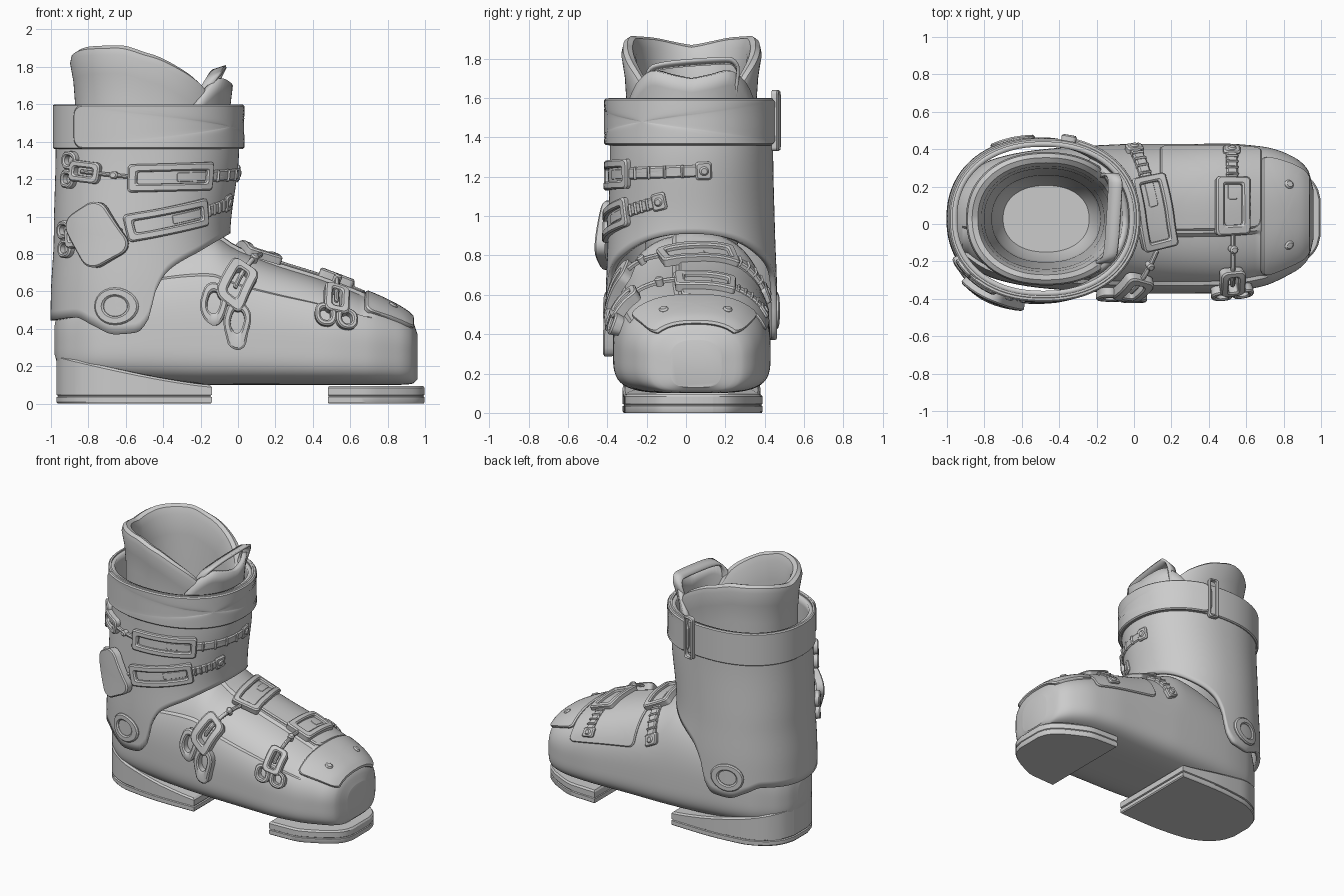
import bpy, bmesh
from math import sin, cos, pi, radians, copysign
from mathutils import Vector

if "Cube" in bpy.data.objects:
    bpy.data.objects.remove(bpy.data.objects["Cube"])

CY = 0.028


def pchip(tab):
    """Smooth, overshoot-free interpolation of rows (key, values...)."""
    xs = [r[0] for r in tab]

    def one(c, i, t):
        d = [(tab[k + 1][c] - tab[k][c]) / (xs[k + 1] - xs[k]) for k in range(len(xs) - 1)]

        def m(k):
            if k in (0, len(xs) - 1):
                return d[min(k, len(d) - 1)]
            a, b = d[k - 1], d[k]
            return 2 * a * b / (a + b) if a * b > 0 else 0
        h = xs[i + 1] - xs[i]
        return ((2*t**3 - 3*t*t + 1) * tab[i][c] + (t**3 - 2*t*t + t) * h * m(i)
                + (3*t*t - 2*t**3) * tab[i + 1][c] + (t**3 - t*t) * h * m(i + 1))

    def f(x):
        x = min(max(x, xs[0]), xs[-1])
        i = max(k for k in range(len(xs) - 1) if xs[k] <= x)
        t = (x - xs[i]) / (xs[i + 1] - xs[i])
        v = [one(c, i, t) for c in range(1, len(tab[0]))]
        return v if len(v) > 1 else v[0]
    return f


def spow(v, n):
    return copysign(abs(v) ** (2 / n), v)


def skin(name, rings, closed=True, loop=False, cap0=False, cap1=False, thick=0):
    """Quad skin over a list of equally long point rings."""
    bm = bmesh.new()
    R = [[bm.verts.new(p) for p in r] for r in rings]
    n = len(R[0])
    for i in range(len(R) if loop else len(R) - 1):
        a, b = R[i], R[(i + 1) % len(R)]
        for j in range(n if closed else n - 1):
            k = (j + 1) % n
            bm.faces.new((a[j], a[k], b[k], b[j]))
    if cap0:
        bm.faces.new(R[0])
    if cap1:
        bm.faces.new(R[-1])
    bmesh.ops.recalc_face_normals(bm, faces=bm.faces)
    me = bpy.data.meshes.new(name)
    bm.to_mesh(me)
    bm.free()
    ob = bpy.data.objects.new(name, me)
    bpy.context.collection.objects.link(ob)
    if thick:
        md = ob.modifiers.new("thickness", 'SOLIDIFY')
        md.thickness, md.offset = thick, 0
    return ob


# Base surfaces: foot(angle, x) and cuff(angle, z)
foot_rows = pchip([  # x, bottom, widest z, top, half width, centre y
    (-.98, .26, .33, .42, .05, .028), (-.96, .2, .33, .5, .13, .028), (-.9, .16, .34, .6, .22, .028),
    (-.75, .13, .36, .75, .32, .028), (-.5, .11, .38, .85, .37, .028), (-.15, .1, .36, .92, .395, .028),
    (0, .1, .35, .84, .4, .028), (.2, .1, .34, .76, .4, .028), (.45, .1, .32, .68, .4, .03),
    (.68, .1, .3, .59, .375, .04), (.85, .1, .29, .51, .31, .05), (.93, .105, .28, .45, .24, .05),
    (.96, .13, .27, .37, .13, .05)])
cuff_rows = pchip([  # z, centre x, half length, half width
    (.3, -.5, .49, .42), (.6, -.505, .48, .42), (.9, -.513, .457, .41),
    (1.35, -.485, .475, .4), (1.7, -.485, .475, .4)])


def foot(a, x):
    z0, zm, z1, w, cy = foot_rows(x)
    s, c = sin(a), cos(a)
    n = 2.5 if s > 0 else 4
    return Vector((x, cy + w * spow(c, n), zm + (z1 - zm if s > 0 else zm - z0) * spow(s, n)))


def cuff(a, z):
    cx, l, w = cuff_rows(z)
    return Vector((cx + l * spow(cos(a), 2.2), CY + w * spow(sin(a), 2.2), z))


def lift(f, u, v, h):
    e = .02
    n = (f(u + e, v) - f(u - e, v)).cross(f(u, v + e) - f(u, v - e)).normalized()
    return f(u, v) + n * h


def at(f, deg, v, rot=0, R=.45):
    """Local (p, q, height) frame lying on a base surface."""
    c, s = cos(radians(rot)), sin(radians(rot))
    return lambda p, q, h: lift(f, radians(deg) + (p*c - q*s) / R, v + p*s + q*c, h)


def plate(name, g, p, q, L, W, r, h0, h1, hole=0):
    """Rounded rectangle hugging a surface, optionally with a hole (border width)."""
    a, b = L / 2, W / 2
    r = min(r, a, b)
    lp = []
    for k, (sx, sy) in enumerate(((1, 1), (-1, 1), (-1, -1), (1, -1))):
        for j in range(7):
            t = pi / 2 * (k + j / 6)
            lp.append((sx * (a - r) + r * cos(t), sy * (b - r) + r * sin(t)))
        side = (2*(a - r), 2*(b - r))[k % 2]
        m = int(side / .04)
        d = ((-1, 0), (0, -1), (1, 0), (0, 1))[k]
        x, y = lp[-1]
        lp += [(x + d[0]*side*i/(m + 1), y + d[1]*side*i/(m + 1)) for i in range(1, m + 1)]

    def ring(ins, h, s=1):
        return [g(p + x*s*(1 - ins/a), q + y*s*(1 - ins/b), h) for x, y in lp]
    e = min(.008, (h1 - h0) / 3)
    rings = [ring(0, h0), ring(0, h1 - e), ring(e, h1)]
    if hole:
        return skin(name, rings + [ring(hole - e, h1), ring(hole, h1 - e), ring(hole, h0)], loop=True)
    return skin(name, rings + [ring(e, h1, s) for s in (.85, .7, .55, .4, .25, .1, .01)], cap1=True)


# Lower shell with recessed overlap gap, opened inside the cuff
N = 144
rings = []
for i in range(70):
    x = -.01 - .97 * cos(pi * i / 69)
    rings.append([lift(foot, a, x, -.016) if 98 < k * 2.5 < 148 and -.9 < x < .69 else foot(a, x)
                  for k, a in enumerate(2 * pi * k / N for k in range(N))])
shell = skin("lower_shell", rings, cap0=True, cap1=True)
bm = bmesh.new()
bm.from_mesh(shell.data)
inside = []
for fc in bm.faces:
    c = fc.calc_center_median()
    if c.z > .42 and ((c.x + .5) / .36) ** 2 + ((c.y - CY) / .3) ** 2 < 1:
        inside.append(fc)
bmesh.ops.delete(bm, geom=inside, context='FACES')
bm.to_mesh(shell.data)
bm.free()
plate("shell_flap", at(foot, 57, .41, 0, .4), 0, 0, .54, .54, .04, -.01, .012)

# Toe cap with two screws
plate("toe_cap", at(foot, 90, .805, 0, .4), 0, 0, .74, .25, .04, -.01, .02)
for d in (66, 114):
    plate("toe_cap_screw", at(foot, d, .82, 0, .3), 0, 0, .045, .045, .03, 0, .03)


# Soles: outline from half-width table, slit between tread and block
def sole(name, tab, top, cy):
    f, x0, x1 = pchip(tab), tab[0][0], tab[-1][0]
    xs = [(x0 + x1) / 2 - (x1 - x0) / 2 * cos(pi * i / 30) for i in range(31)]
    lp = [(x, f(x)) for x in xs] + [(x, -f(x)) for x in reversed(xs)]
    m = (x0 + x1) / 2
    lay = ((0, .985), (.008, 1), (.034, 1), (.038, .98), (.042, .98), (.046, 1))
    rings = [[(m + (x - m)*s, cy + w*s, z) for x, w in lp] for z, s in lay]
    rings += [[(m + (x - m)*s, cy + w*s, top(x) + dz) for x, w in lp] for dz, s in ((-.012, 1), (0, .97))]
    skin(name, rings, cap0=True, cap1=True)


sole("heel_sole", [(-.97, .08), (-.94, .17), (-.85, .265), (-.7, .325), (-.4, .35), (-.14, .345)],
     lambda x: .1 + .16 * max(0, (-.14 - x) / .83) ** 1.3, CY)
sole("toe_sole", [(.48, .355), (.68, .345), (.82, .29), (.93, .22), (.98, .16), (.997, .1)],
     lambda x: .095, .035)

# Cuff with scalloped lower edge
edge = pchip([(-1, .44), (-.85, .46), (-.77, .42), (-.66, .37), (-.55, .38), (-.49, .45), (-.45, .6),
              (-.38, .71), (-.2, .82), (-.05, .91)])
angs = [2 * pi * k / 180 for k in range(180)]
low = [edge(cuff(a, .8).x) for a in angs]
skin("cuff", [[cuff(a, z + (1.59 - z) * i / 24) for a, z in zip(angs, low)] for i in range(25)], thick=.03)

# Ankle pivots on both sides
for d in (-106, 106):
    g = at(cuff, d, .52, 0, .42)
    plate("pivot_ring", g, 0, 0, .2, .2, .1, 0, .03, .045)
    plate("pivot_cap", g, 0, 0, .12, .12, .06, 0, .02)

# Power strap, overlapping end and loop
skin("power_strap", [[lift(cuff, a, z, h) for a in angs]
                     for z, h in ((1.36, .01), (1.36, .022), (1.367, .03), (1.593, .03), (1.6, .022), (1.6, .01))],
     loop=True)
plate("power_strap_end", at(cuff, -32, 1.48), 0, 0, 1.68, .236, .06, .01, .045)
plate("power_strap_loop", at(cuff, 76, 1.485), 0, 0, .07, .31, .02, .025, .06, .014)

# Liner collar: outer wall, rolled rim, inner wall and footbed
rim = pchip([(0, 1.5), (30, 1.55), (50, 1.71), (70, 1.8), (90, 1.87), (112, 1.915), (140, 1.91), (180, 1.87)])


def liner(a, ins, z):
    return (-.47 + (.41 - ins) * spow(cos(a), 2.2), CY + (.34 - ins * .9) * spow(sin(a), 2.2), z)


tops = [rim(min(k * 2, 360 - k * 2)) for k in range(180)]
rel = ((-.28, .01), (-.15, 0), (-.05, -.018), (-.015, -.01), (0, .015), (-.012, .045), (-.06, .065), (-.2, .08))
rings = [[liner(a, .01, 1.1) for a in angs]]
rings += [[liner(a, s, t + dz) for a, t in zip(angs, tops)] for dz, s in rel]
rings += [[liner(a, s, z) for a in angs] for z, s in ((1.15, .1), (.8, .12), (.4, .13), (.3, .18))]
skin("liner", rings, cap1=True)

# Liner tongue and pull loop
ttop = pchip([(0, 1.7), (15, 1.72), (30, 1.74), (45, 1.69), (60, 1.58)])
ta = list(range(-60, 61, 4))
skin("liner_tongue", [[liner(radians(d), .03 - .045 * t * t, 1.0 + (ttop(abs(d)) - 1.0) * t) for d in ta]
                      for t in (i / 10 for i in range(11))], closed=False, thick=.035)
path = pchip([(0, -.18, -.2, 1.52), (1, -.17, -.205, 1.68), (1.5, -.13, -.17, 1.75), (2.5, -.11, .03, 1.78),
              (3.5, -.1, .22, 1.79), (4, -.12, .265, 1.74), (5, -.18, .24, 1.52)])
pts = [Vector(path(i / 8)) for i in range(41)]
w = Vector((.036, 0, .012))
skin("pull_loop", [[p - w, p, p + w] for p in pts], closed=False, thick=.016)


# Buckles: slotted catch frame, ribbed strap with screwed tip, forked lever with rod
def buckle(part, f, R, u, v, rot, L, W, tip, lu, lv, lrot, s, rod):
    g = at(f, u, v, rot, R)
    plate(part + "_frame", g, 0, 0, L, W, .02, 0, .045, .042)
    plate(part + "_frame_inset", g, 0, 0, L - .07, W - .07, .015, 0, .022)
    plate(part + "_strap", g, tip / 2, 0, tip, .06, .01, -.005, .024)
    for i in range(4):
        plate(part + "_rib", g, L/2 + (tip - L/2 - .05) * (i + .5) / 4, 0, .016, .064, .006, 0, .034)
    plate(part + "_tip", g, tip, 0, .08, .09, .015, -.005, .03)
    plate(part + "_screw", g, tip, 0, .045, .045, .03, 0, .038)
    g = at(f, lu, lv, lrot, R)
    for q in (-.05, .05):
        plate(part + "_lever_lobe", g, -.09*s, q*s, .115*s, .1*s, .045*s, 0, .05, .026*s)
    plate(part + "_lever_fork", g, .025*s, 0, .19*s, .115*s, .03*s, 0, .055, .036*s)
    plate(part + "_rod", g, rod / 2, 0, rod, .022, .011, .02, .042)
    plate(part + "_rod_nut", g, rod * .72, 0, .042, .042, .021, .01, .055)
    return g


buckle("top_buckle", cuff, .45, -73, 1.21, 2, .42, .15, .63, -133, 1.24, -6, 1, .27)
g = buckle("lower_buckle", cuff, .45, -73, .98, 13, .42, .15, .42, -135, .89, 8, 1, .27)
plate("lower_buckle_cover", at(cuff, -118, .9, -58), 0, 0, .32, .25, .07, .03, .085)
buckle("instep_buckle", foot, .42, 85, .1, 193, .34, .19, .44, 154, -.02, 158, 1.35, .36)
buckle("toe_buckle", foot, .4, 81, .52, 180, .25, .18, .35, 146, .52, 180, 1.1, .36)

# Smooth shading with kept edges
for ob in bpy.context.collection.objects:
    ob.select_set(True)
bpy.context.view_layer.objects.active = shell
bpy.ops.object.shade_smooth_by_angle(angle=radians(32))
